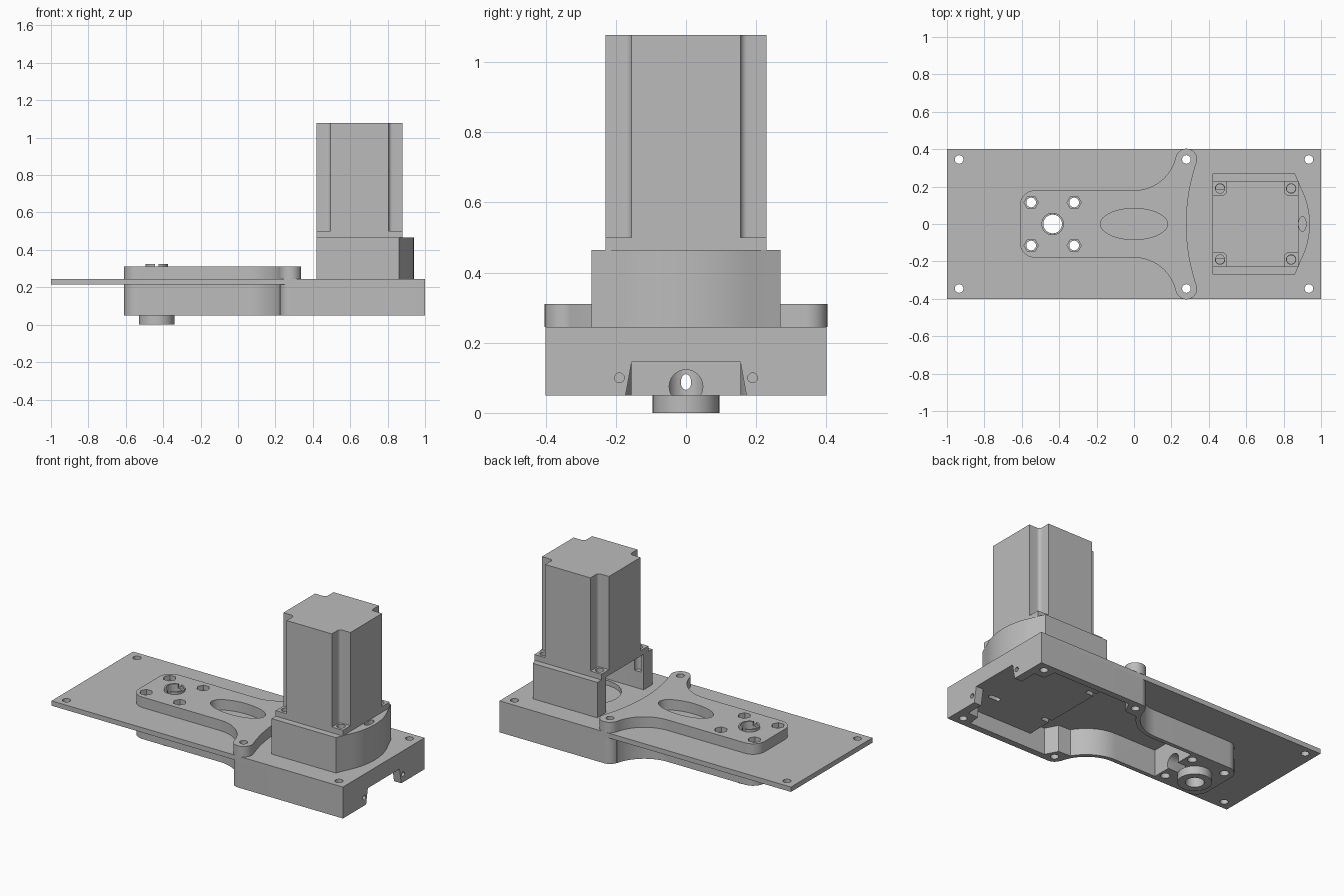
import bpy, bmesh, math
from mathutils import Matrix

if "Cube" in bpy.data.objects:
    bpy.data.objects.remove(bpy.data.objects["Cube"])

grey = bpy.data.materials.new("machined grey")
grey.use_nodes = True
grey.diffuse_color = (0.5, 0.5, 0.5, 1)
grey.node_tree.nodes["Principled BSDF"].inputs["Base Color"].default_value = (0.5, 0.5, 0.5, 1)


def arc(cx, cy, r, a0, a1, n=12):
    angles = [math.radians(a0 + (a1 - a0) * i / n) for i in range(n + 1)]
    return [(cx + r * math.cos(a), cy + r * math.sin(a)) for a in angles]


def mirrored(half):
    """Close a half outline (y >= 0) by reflecting it across the x axis."""
    return half + [(x, -y) for x, y in reversed(half) if abs(y) > 1e-5]


def prism(name, outline, z0, z1):
    bm = bmesh.new()
    face = bm.faces.new([bm.verts.new((x, y, z0)) for x, y in outline])
    new = bmesh.ops.extrude_face_region(bm, geom=[face])["geom"]
    bmesh.ops.translate(bm, vec=(0, 0, z1 - z0),
                        verts=[v for v in new if isinstance(v, bmesh.types.BMVert)])
    bmesh.ops.recalc_face_normals(bm, faces=bm.faces)
    mesh = bpy.data.meshes.new(name)
    bm.to_mesh(mesh)
    bm.free()
    obj = bpy.data.objects.new(name, mesh)
    bpy.context.collection.objects.link(obj)
    mesh.materials.append(grey)
    return obj


def rod(name, x, y, r, z0, z1, sides=32):
    return prism(name, arc(x, y, r, 0, 360, sides)[:-1], z0, z1)


def box(name, x0, x1, y0, y1, z0, z1):
    return prism(name, [(x0, y0), (x1, y0), (x1, y1), (x0, y1)], z0, z1)


def along_x(obj, x, y, z):
    """Turn a prism built on the z axis so that it runs along +x from a point."""
    obj.data.transform(Matrix.Translation((x, y, z)) @ Matrix.Rotation(math.pi / 2, 4, 'Y'))
    return obj


def cut(obj, cutter):
    cutter.hide_render = True
    mod = obj.modifiers.new("cut", 'BOOLEAN')
    mod.operation = 'DIFFERENCE'
    mod.solver = 'EXACT'
    mod.object = cutter
    bpy.context.view_layer.objects.active = obj
    bpy.ops.object.modifier_apply(modifier=mod.name)
    bpy.data.objects.remove(cutter)


def drill(obj, spots, r, z0=-1, z1=2, sides=24):
    for x, y in spots:
        cut(obj, rod("drill", x, y, r, z0, z1, sides))


def four(cx, dx, dy):
    return [(cx + sx * dx, sy * dy) for sx in (-1, 1) for sy in (-1, 1)]


BORE = -0.435
MOTOR = 0.65
bearing_bolts = four(BORE, 0.115, 0.115)
body_screws = four(0.6075, 0.3275, 0.345)
plate_screws = four(0, 0.935, 0.345)
motor_bolts = four(MOTOR, 0.19, 0.19)
nose = arc(-0.53, 0.10, 0.08, 180, 90)
neck = arc(0, 0.409, 0.229, -90, -12.9, 20)

# Long mounting plate
plate = box("mounting_plate", -1, 1, -0.4, 0.4, 0.215, 0.245)
drill(plate, plate_screws + body_screws[:2], 0.023)
drill(plate, bearing_bolts, 0.026)
drill(plate, [(BORE, 0)], 0.052)
drill(plate, [(MOTOR, 0)], 0.17)

# Lower gear body with a narrow neck
body = prism("lower_body", mirrored(nose + neck + arc(0.28, 0.345, 0.055, 167, 90) + [(1, 0.4)]),
             0.05, 0.215)
inner_neck = [(-0.28, 0.155)] + arc(0, 0.409, 0.254, -90, -30)
cavity = inner_neck + [(0.30, 0.285), (0.34, 0.36), (0.87, 0.36), (0.88, 0.285), (0.95, 0.28)]
throat = inner_neck + [(0.30, 0.285), (0.34, 0.36), (0.44, 0.36)]
cut(body, prism("cavity", mirrored(cavity), 0, 0.145))
cut(body, prism("throat", mirrored(throat), 0.02, 0.25))
# Flared doorway in the end wall
door = [(-0.145, 0.155), (-0.03, 0.176), (-0.03, -0.176), (-0.145, -0.155)]
cut(body, along_x(prism("door", door, 0, 0.2), 0.9, 0, 0))
for side in (-1, 1):
    cut(body, along_x(rod("pin_hole", 0, 0, 0.014, 0, 0.1, 16), 0.97, side * 0.19, 0.1))
# Shaft passage through the bearing block
cut(body, along_x(rod("shaft_hole", 0, 0, 0.048, 0, 0.2), BORE, 0, 0.075))
slot = [(x * 1.5, y) for x, y in arc(0, 0, 0.015, 0, 360, 16)[:-1]]
cut(body, along_x(prism("slot", slot, 0, 0.4), -0.7, 0, 0.088))
drill(body, body_screws, 0.023)
drill(body, bearing_bolts, 0.026)
drill(body, [(BORE, 0)], 0.052)
# Motor bolt slots in the cavity roof
for x, y in motor_bolts:
    ends = arc(x + 0.025, y, 0.014, -90, 90, 8) + arc(x - 0.025, y, 0.014, 90, 270, 8)
    cut(body, prism("bolt_slot", ends, 0.1, 0.18))

# Bearing boss beneath the nose
boss = rod("bearing_boss", BORE, 0, 0.095, 0, 0.05, 48)
drill(boss, [(BORE, 0)], 0.052, sides=32)

# Upper clamp with two ears
ear = arc(0.28, 0.345, 0.058, 167, -10, 16)
bow = arc(1.293, 0, 1.013, 161, 180, 10)
clamp = prism("upper_clamp", mirrored(nose + neck[:-1] + ear + bow), 0.245, 0.31)
window = [(x * 0.18, y * 0.083) for x, y in arc(0, 0, 1, 0, 360, 48)[:-1]]
cut(clamp, prism("window", window, 0.2, 0.4))
drill(clamp, body_screws[:2], 0.023)
drill(clamp, bearing_bolts, 0.026)
drill(clamp, bearing_bolts, 0.038, 0.28, 0.4, 6)
drill(clamp, [(BORE, 0)], 0.056)

# Split ring around the bore
ring = rod("split_ring", BORE, 0, 0.06, 0.245, 0.325, 40)
drill(ring, [(BORE, 0)], 0.05, sides=32)
cut(ring, box("split", BORE - 0.01, BORE + 0.01, -0.1, 0.1, 0.3, 0.4))

# Motor mount, open towards the clamp, with a curved back
shell = [(0.42, 0.27), (0.86, 0.27)] + arc(0.52, 0, 0.42, 27, 0, 12)
mount = prism("motor_mount", mirrored(shell), 0.245, 0.465)
hollow = [(0.3, 0.185), (0.72, 0.185)] + arc(MOTOR, 0, 0.2, 60, 0, 10)
cut(mount, prism("hollow", mirrored(hollow), 0.2, 0.5))
drill(mount, motor_bolts, 0.023, 0.35, 0.6)
vent = [(x * 0.02, y * 0.04) for x, y in arc(0, 0, 1, 0, 360, 20)[:-1]]
vent = prism("vent", [(x + 0.90, y) for x, y in vent], 0.3, 0.6)
cut(mount, vent)

# Motor flange
flange = box("motor_flange", MOTOR - 0.23, MOTOR + 0.23, -0.23, 0.23, 0.465, 0.5)
drill(flange, motor_bolts, 0.025)

# Motor body with four filleted corner notches
quarter = [(0.23, 0.155)] + arc(0.175, 0.175, 0.02, 270, 180, 6) + [(0.155, 0.23)]
outline = []
for turn in range(4):
    c, s = round(math.cos(turn * math.pi / 2)), round(math.sin(turn * math.pi / 2))
    outline += [(MOTOR + x * c - y * s, x * s + y * c) for x, y in quarter]
motor = prism("motor_body", outline, 0.5, 1.078)

# Smooth curved walls, keep machined edges crisp
bpy.ops.object.select_all(action='DESELECT')
for part in (plate, body, boss, clamp, ring, mount, flange, motor):
    part.select_set(True)
    bpy.context.view_layer.objects.active = part
bpy.ops.object.shade_smooth_by_angle(angle=math.radians(30))
